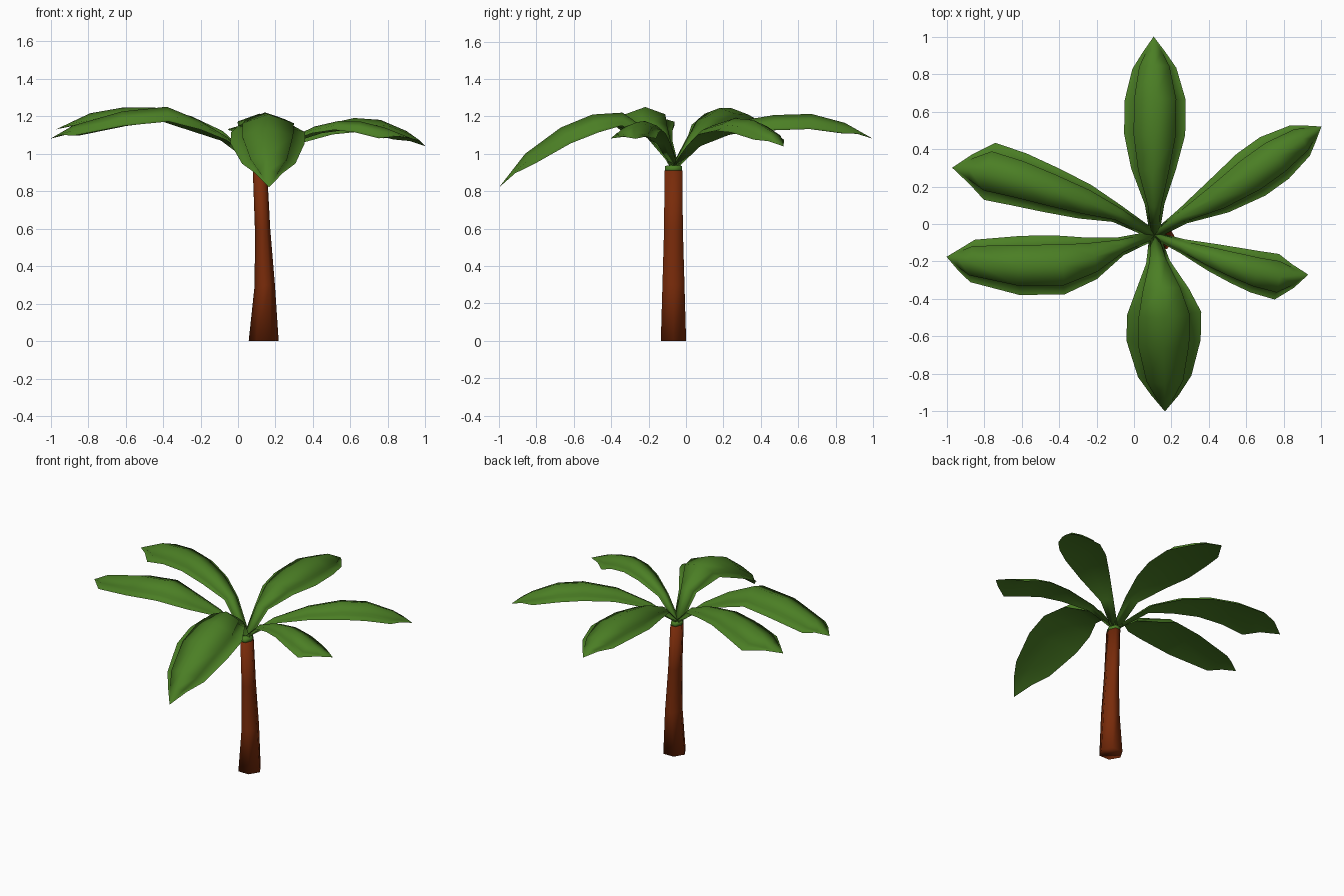
import bpy, bmesh, math
from mathutils import Vector

if "Cube" in bpy.data.objects:
    bpy.data.objects.remove(bpy.data.objects["Cube"])


def material(name, rgb):
    m = bpy.data.materials.new(name)
    m.diffuse_color = (*rgb, 1)
    m.use_nodes = True
    m.node_tree.nodes["Principled BSDF"].inputs["Base Color"].default_value = m.diffuse_color
    return m


GREEN = material("leaf_green", (0.07, 0.21, 0.018))
BROWN = material("bark_brown", (0.19, 0.024, 0.003))


def loft(name, rings, mat):
    """Skin a list of equal-length closed rings, capping both ends."""
    bm = bmesh.new()
    rows = [[bm.verts.new(p) for p in ring] for ring in rings]
    n = len(rows[0])
    for a, b in zip(rows, rows[1:]):
        for i in range(n):
            j = (i + 1) % n
            bm.faces.new((a[i], a[j], b[j], b[i]))
    bm.faces.new(rows[0][::-1])
    bm.faces.new(rows[-1])
    bmesh.ops.remove_doubles(bm, verts=bm.verts, dist=0.0005)
    bmesh.ops.recalc_face_normals(bm, faces=bm.faces)
    for f in bm.faces:
        f.smooth = True
    for e in bm.edges:                       # only knife edges stay sharp
        e.smooth = e.calc_face_angle(0) < math.radians(120)
    mesh = bpy.data.meshes.new(name)
    bm.to_mesh(mesh)
    bm.free()
    mesh.materials.append(mat)
    ob = bpy.data.objects.new(name, mesh)
    bpy.context.collection.objects.link(ob)
    return ob


def hexagon(cx, rx, ry, z):
    return [(cx + rx * math.cos(k * math.pi / 3),
             -0.067 + ry * math.sin(k * math.pi / 3), z) for k in range(6)]


# Trunk: six-sided, leaning and tapering (centre x, radius x, radius y, z)
trunk = [(0.137, 0.08, 0.078, 0), (0.143, 0.054, 0.068, 0.3),
         (0.131, 0.041, 0.058, 0.6), (0.117, 0.038, 0.055, 0.91)]
loft("trunk", [hexagon(*t) for t in trunk], BROWN)

# Green crown where the leaf stems meet
loft("crown", [hexagon(0.117, 0.037, 0.054, 0.905),
               hexagon(0.114, 0.037, 0.052, 0.935),
               hexagon(0.112, 0.008, 0.008, 0.94)], GREEN)

# Leaf cross-section (across, up) in half-widths: rim, groove, ridge, underside
SECTION = [(-1, -0.5), (-0.66, -0.4), (-0.69, -0.25), (0, 0),
           (0.69, -0.25), (0.66, -0.4), (1, -0.5), (0, -0.36)]
OVAL = [0.16, 0.32, 0.74, 1, 1, 0.72]
BLUNT = [0.16, 0.32, 0.62, 0.8, 0.93, 1]
ROOT = (0.11, -0.06, 0.94)


def leaf(name, half_width, widths, path):
    pts = [Vector(p) for p in [ROOT] + path]
    # extra ring near the tip where the raised middle sinks into the rim
    pts.insert(6, pts[5].lerp(pts[6], 0.5))
    widths = widths + [widths[-1] * 0.52, 0]
    rings = []
    for i, p in enumerate(pts):
        t = (pts[min(i + 1, len(pts) - 1)] - pts[max(i - 1, 0)]).normalized()
        side = t.cross(Vector((0, 0, 1))).normalized()
        up = side.cross(t)
        w = half_width * widths[i]
        near_tip = i == 6
        rings.append([p + side * u * w + up * w * (h * 0.6 if near_tip else h)
                      for u, h in SECTION])
    loft(name, rings, GREEN)


# Six arching leaves, each given by its ridge line
leaf("back_leaf", 0.163, OVAL, [
    (0.11, 0.09, 1.09), (0.105, 0.28, 1.175), (0.11, 0.47, 1.207),
    (0.113, 0.67, 1.213), (0.108, 0.85, 1.165), (0.105, 1.0, 1.08)])
leaf("front_leaf", 0.198, OVAL, [
    (0.125, -0.18, 1.11), (0.145, -0.34, 1.22), (0.162, -0.5, 1.21),
    (0.158, -0.67, 1.14), (0.165, -0.86, 1.0), (0.165, -1.0, 0.82)])
leaf("right_back_leaf", 0.135, OVAL, [
    (0.25, 0.035, 1.06), (0.44, 0.14, 1.15), (0.62, 0.26, 1.19),
    (0.76, 0.36, 1.18), (0.9, 0.455, 1.12), (1.0, 0.52, 1.04)])
leaf("right_front_leaf", 0.122, BLUNT, [
    (0.25, -0.115, 1.07), (0.41, -0.175, 1.145), (0.54, -0.22, 1.175),
    (0.66, -0.258, 1.17), (0.78, -0.283, 1.14), (0.93, -0.27, 1.08)])
leaf("left_back_leaf", 0.155, BLUNT, [
    (-0.08, 0.05, 1.12), (-0.25, 0.115, 1.2), (-0.44, 0.18, 1.245),
    (-0.62, 0.24, 1.245), (-0.79, 0.285, 1.215), (-0.97, 0.3, 1.13)])
leaf("left_front_leaf", 0.158, OVAL, [
    (-0.06, -0.115, 1.09), (-0.21, -0.175, 1.18), (-0.38, -0.218, 1.25),
    (-0.62, -0.22, 1.225), (-0.88, -0.195, 1.15), (-1.0, -0.175, 1.08)])
